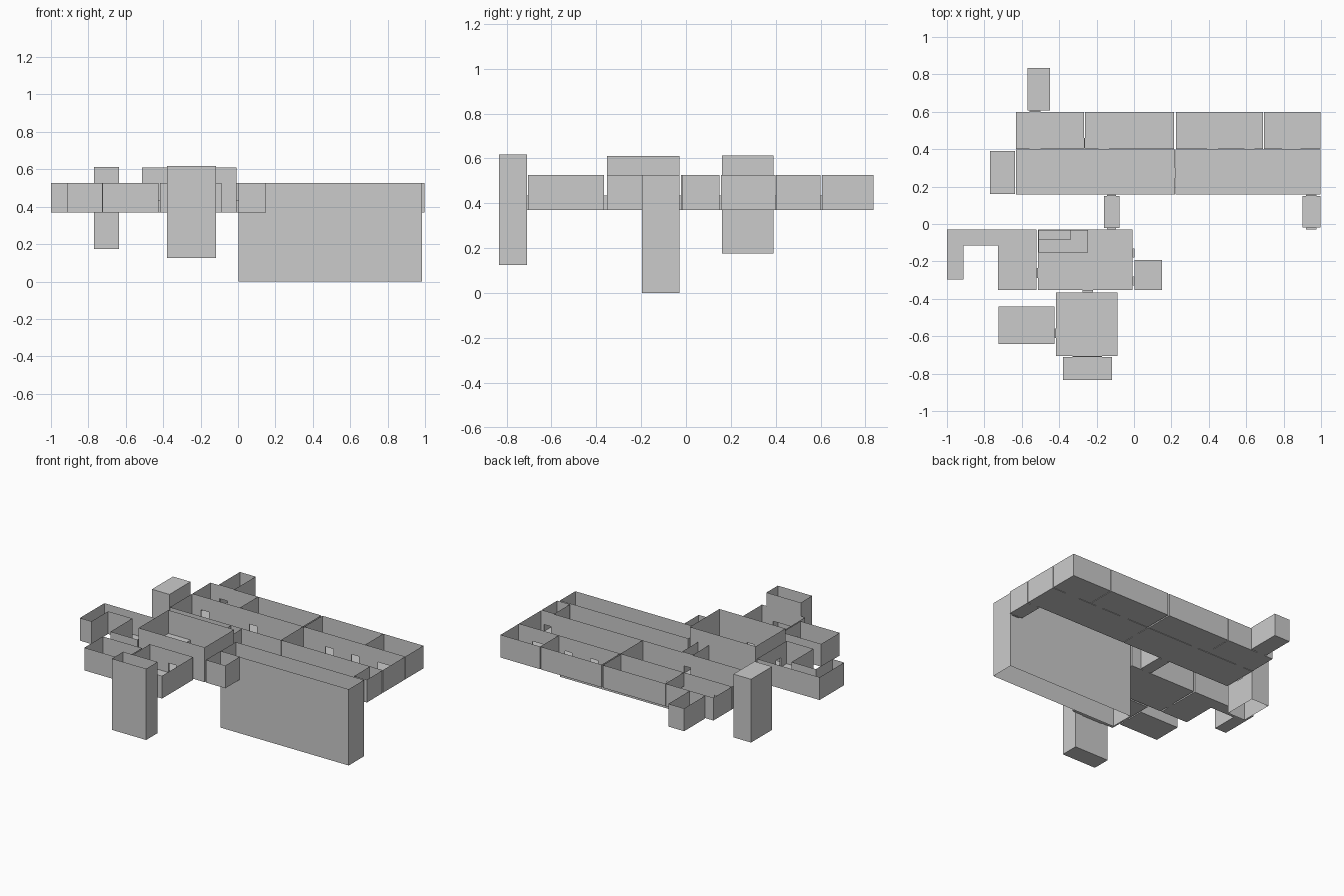
import bpy, bmesh

if "Cube" in bpy.data.objects:
    bpy.data.objects.remove(bpy.data.objects["Cube"])

FLOOR, WALL, LINTEL = 0.37, 0.527, 0.435


def finish(name, bm):
    bmesh.ops.remove_doubles(bm, verts=bm.verts, dist=0.0005)
    me = bpy.data.meshes.new(name)
    bm.to_mesh(me)
    bm.free()
    ob = bpy.data.objects.new(name, me)
    bpy.context.collection.objects.link(ob)


def poly(bm, pts):
    bm.faces.new([bm.verts.new(p) for p in pts])


def panel(bm, p, q, z0, z1):
    poly(bm, [(*p, z0), (*q, z0), (*q, z1), (*p, z1)])


def wall(bm, p, q, z0, z1, doors=()):
    """Sheet wall from p to q; doors are (start, end) along its running axis."""
    ax = 0 if abs(q[0] - p[0]) > abs(q[1] - p[1]) else 1
    if p[ax] > q[ax]:
        p, q = q, p
    at = lambda t: (t, p[1]) if ax == 0 else (p[0], t)
    cur = p[ax]
    for a, b in sorted(doors):
        panel(bm, at(cur), at(a), z0, z1)
        panel(bm, at(a), at(b), LINTEL, z1)
        if z0 < FLOOR - 0.01:
            panel(bm, at(a), at(b), z0, FLOOR)
        cur = b
    panel(bm, at(cur), q, z0, z1)


def room(name, outline, z0=FLOOR, z1=WALL, doors=None, floor=True, roof=False):
    """Outline of 2 opposite corners makes a rectangle (edges: 0 front, 1 right, 2 back, 3 left)."""
    if len(outline) == 2:
        (x0, y0), (x1, y1) = outline
        outline = [(x0, y0), (x1, y0), (x1, y1), (x0, y1)]
    doors = doors or {}
    bm = bmesh.new()
    for i, p in enumerate(outline):
        wall(bm, p, outline[(i + 1) % len(outline)], z0, z1, doors.get(i, ()))
    if floor:
        poly(bm, [(*p, z0) for p in outline])
    if roof:
        poly(bm, [(*p, z1) for p in outline])
    finish(name, bm)


def doorway(name, x0, x1, y0, y1, along_x):
    """Short passage joining two rooms; along_x means one walks through it in x."""
    bm = bmesh.new()
    for z in (FLOOR, LINTEL):
        poly(bm, [(x0, y0, z), (x1, y0, z), (x1, y1, z), (x0, y1, z)])
    if along_x:
        sides = [((x0, y0), (x1, y0)), ((x0, y1), (x1, y1))]
    else:
        sides = [((x0, y0), (x0, y1)), ((x1, y0), (x1, y1))]
    for p, q in sides:
        panel(bm, p, q, FLOOR, LINTEL)
    finish(name, bm)


# Back row of rooms and the hallways in front of them
back_doors = [(-.56, -.50), (-.19, -.135), (.39, .45), (.59, .645), (.79, .89)]
room("back_room_1", [(-.63, .402), (-.267, .60)],
     doors={0: back_doors[0:1], 1: [(.405, .46)], 2: [(-.56, -.50)]})
room("back_room_2", [(-.263, .402), (.215, .60)],
     doors={0: back_doors[1:2], 3: [(.405, .46)]})
room("back_room_3", [(.225, .402), (.69, .60)], doors={0: back_doors[2:4]})
room("back_room_4", [(.694, .402), (.997, .60)], doors={0: back_doors[4:5]})
room("hall_left", [(-.63, .157), (.218, .398)],
     doors={0: [(-.145, -.095)], 1: [(.245, .30)], 2: back_doors[:2], 3: [(.245, .30)]})
room("hall_right", [(.222, .157), (.997, .398)],
     doors={0: [(.92, .975)], 2: back_doors[2:], 3: [(.245, .30)]})
for i, (a, b) in enumerate(back_doors):
    doorway(f"back_doorway_{i + 1}", a, b, .398, .402, False)
doorway("hall_doorway", .218, .222, .245, .30, True)
doorway("back_room_doorway", -.267, -.263, .405, .46, True)

# Closets and link passages around the back building
room("rear_closet", [(-.57, .607), (-.45, .835)], doors={0: [(-.56, -.50)]})
doorway("rear_doorway", -.56, -.50, .60, .607, False)
room("side_shaft", [(-.77, .16), (-.636, .39)], .175, .612,
     doors={1: [(.245, .30)]}, floor=False, roof=True)
room("link_middle", [(-.16, -.022), (-.077, .15)],
     doors={0: [(-.145, -.095)], 2: [(-.145, -.095)]})
room("link_right", [(.90, -.018), (.997, .15)],
     doors={0: [(.92, .975)], 2: [(.92, .975)]})
for n, a, b in (("middle", -.145, -.095), ("right", .92, .975)):
    doorway(f"link_{n}_back_doorway", a, b, .15, .157, False)
    doorway(f"link_{n}_front_doorway", a, b, -.03, -.02, False)

# Deep open shaft beside the main room
room("deep_shaft", [(.004, -.197), (.984, -.03)], 0, WALL,
     doors={2: [(.92, .975)], 3: [(-.18, -.13)]}, floor=False)

# Main tall room with a raised landing and steps
room("main_room", [(-.512, -.353), (-.008, -.03)], FLOOR, .61,
     doors={0: [(-.275, -.22)], 1: [(-.33, -.28), (-.18, -.13)],
            2: [(-.145, -.095)], 3: [(-.29, -.235)]})
room("landing", [(-.51, -.153), (-.245, -.032)], FLOOR, .41, floor=False, roof=True)
room("landing_step", [(-.51, -.085), (-.34, -.032)], .41, .45, floor=False, roof=True)

# Small room right of the main room
room("right_closet", [(.002, -.353), (.15, -.193)], doors={3: [(-.33, -.28)]})
doorway("right_doorway", -.008, .002, -.33, -.28, True)
doorway("shaft_doorway", -.008, .004, -.18, -.13, True)

# Left room with its hooked corridor
room("left_room", [(-1, -.03), (-.522, -.03), (-.522, -.353), (-.727, -.353),
                   (-.727, -.115), (-.912, -.115), (-.912, -.297), (-1, -.297)],
     doors={1: [(-.29, -.235)]})
doorway("left_doorway", -.522, -.512, -.29, -.235, True)

# Front room, its side room and the tall open tower
room("front_room", [(-.417, -.705), (-.087, -.365)],
     doors={0: [(-.33, -.17)], 2: [(-.275, -.22)], 3: [(-.61, -.56)]})
doorway("front_room_doorway", -.275, -.22, -.365, -.353, False)
room("front_side_room", [(-.725, -.642), (-.426, -.44)], doors={1: [(-.61, -.56)]})
doorway("side_room_doorway", -.426, -.417, -.61, -.56, True)
room("front_tower", [(-.38, -.834), (-.118, -.71)], .125, .617, doors={2: [(-.33, -.17)]})
doorway("tower_doorway", -.33, -.17, -.71, -.705, False)
